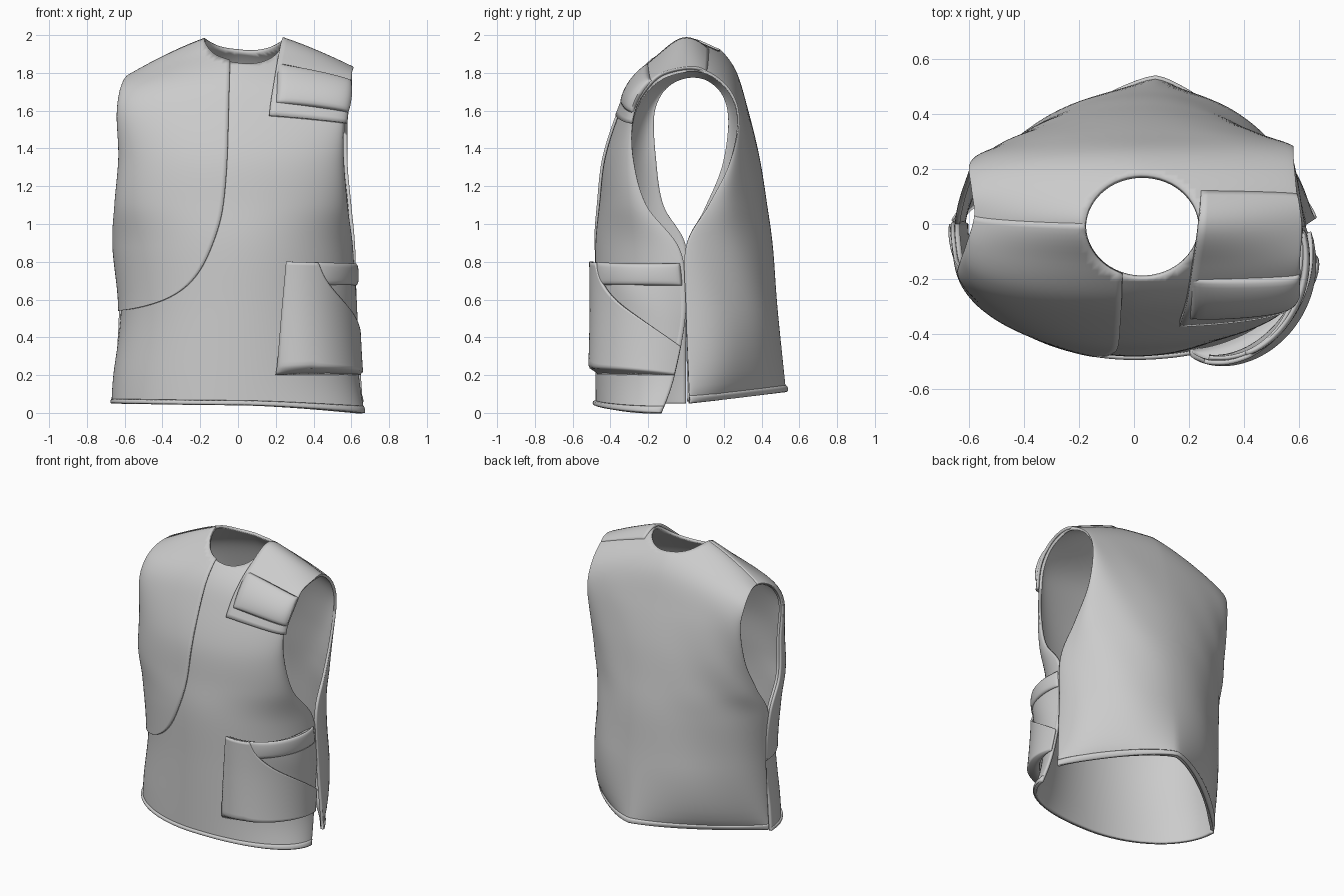
import bpy, bmesh, math
from mathutils import Vector
from mathutils.bvhtree import BVHTree

if "Cube" in bpy.data.objects:
    bpy.data.objects.remove(bpy.data.objects["Cube"])

# One plain cloth colour
cloth = bpy.data.materials.new("grey cloth")
cloth.use_nodes = True
GREY = (0.6, 0.6, 0.6, 1)
cloth.diffuse_color = GREY
cloth.node_tree.nodes["Principled BSDF"].inputs["Base Color"].default_value = GREY

# Cloth rows: middle (y, z), right edge (x, y, z), left edge (x, y, z)
FRONT = [
    (-.48, .04, -.67, 0, .05, .67, -.13, 0),
    (-.48, .2, -.66, 0, .2, .64, -.06, .2),
    (-.48, .55, -.62, 0, .54, .62, 0, .55),
    (-.48, .88, -.65, 0, .88, .61, -.03, .86),
    (-.46, 1.1, -.64, -.12, 1.1, .58, -.21, 1.1),
    (-.43, 1.35, -.62, -.16, 1.35, .56, -.28, 1.35),
    (-.35, 1.6, -.63, -.17, 1.57, .56, -.28, 1.55),
    (-.27, 1.77, -.62, -.13, 1.69, .58, -.23, 1.68),
    (-.14, 1.91, -.6, -.06, 1.76, .59, -.13, 1.78),
]
BACK = [
    (0, 2.03, -.58, .03, 1.79, .6, .02, 1.82),
    (.15, 1.95, -.59, .12, 1.77, .59, .13, 1.8),
    (.26, 1.82, -.6, .2, 1.69, .58, .24, 1.7),
    (.33, 1.6, -.59, .23, 1.55, .58, .28, 1.55),
    (.39, 1.35, -.6, .19, 1.3, .58, .23, 1.32),
    (.43, 1.1, -.63, .1, 1.08, .6, .12, 1.1),
    (.46, .88, -.65, 0, .88, .62, 0, .88),
    (.485, .55, -.63, 0, .55, .63, 0, .55),
    (.53, .11, -.66, .01, .06, .66, .02, .05),
]
ROWS = FRONT + BACK
LAST = len(ROWS) - 1
SHOULDER = len(FRONT)


def row(v):
    """Smoothly interpolated cloth row at position v."""
    i = max(0, min(int(v), LAST - 1))
    t = v - i
    a, b, c, d = (ROWS[max(0, min(k, LAST))] for k in (i - 1, i, i + 1, i + 2))
    return [q + t * (r - p) / 2 + t * t * (p - 2.5 * q + 2 * r - s / 2)
            + t ** 3 * (1.5 * (q - r) + (s - p) / 2)
            for p, q, r, s in zip(a, b, c, d)]


def mix(a, b, t):
    return a + (b - a) * t


def surface(s, v):
    """Point on the body cloth; s runs right to left, v from front hem to back hem."""
    my, mz, rx, ry, rz, lx, ly, lz = row(v)
    ex, ey, ez = (lx, ly, lz) if s > 0 else (rx, ry, rz)
    side = abs(math.sin(s * math.pi / 2))
    bulge = math.sqrt(max(0, 1 - side * side))
    ridge = 0
    if v >= SHOULDER:
        # The back is round, narrowing to an off-centre corner just at the hem
        low = (v - SHOULDER) / (LAST - SHOULDER)
        ridge = 0.08 * low * low
        corner = max(0, v - LAST + 1) ** 2
        bulge = mix(bulge ** (1.08 if s > 0 else 1.25), 1 - side ** 1.35, corner)
    rise = 1 - side ** 1.4
    return Vector((ridge + (ex - ridge) * side, ey + (my - ey) * bulge, ez + (mz - ez) * rise))


def raised(s, v, height):
    """Body point pushed outwards by height."""
    e = 0.02
    s0, s1 = max(-1, s - e), min(1, s + e)
    v0, v1 = max(0, v - e), min(LAST, v + e)
    across = surface(s1, v) - surface(s0, v)
    along = surface(s, v1) - surface(s, v0)
    return surface(s, v) + across.cross(along).normalized() * height


def neck_radius(p):
    return math.hypot((p.x - 0.03) / 0.21, (p.y + 0.01) / 0.19)


def cut_neck(bm):
    """Remove the neck opening and snap its rim to a clean oval."""
    tree = BVHTree.FromBMesh(bm)
    inside = [f for f in bm.faces
              if f.calc_center_median().z > 1.5 and neck_radius(f.calc_center_median()) < 1]
    rim = {vert for f in inside for vert in f.verts}
    bmesh.ops.delete(bm, geom=inside, context='FACES')
    for vert in rim:
        if vert.is_valid:
            r = neck_radius(vert.co)
            x = 0.03 + (vert.co.x - 0.03) / r
            y = -0.01 + (vert.co.y + 0.01) / r
            hit = tree.ray_cast(Vector((x, y, 3)), Vector((0, 0, -1)))[0]
            vert.co = hit if hit else (x, y, vert.co.z)


def sheet(name, place, height, nu, nv, thickness, neck=False):
    """Cloth piece: place(a, b) gives (s, v); height(a, b) lifts it off the body."""
    bm = bmesh.new()
    grid = []
    for j in range(nv + 1):
        line = []
        for i in range(nu + 1):
            a, b = i / nu, j / nv
            line.append(bm.verts.new(raised(*place(a, b), height(a, b))))
        grid.append(line)
    for lo, hi in zip(grid, grid[1:]):
        for i in range(nu):
            bm.faces.new((lo[i], lo[i + 1], hi[i + 1], hi[i]))
    if neck:
        cut_neck(bm)
    mesh = bpy.data.meshes.new(name)
    bm.to_mesh(mesh)
    bm.free()
    mesh.materials.append(cloth)
    ob = bpy.data.objects.new(name, mesh)
    bpy.context.collection.objects.link(ob)
    solid = ob.modifiers.new("thickness", 'SOLIDIFY')
    solid.thickness = thickness
    solid.offset = -1
    bpy.ops.object.select_all(action='DESELECT')
    ob.select_set(True)
    bpy.context.view_layer.objects.active = ob
    bpy.ops.object.shade_smooth_by_angle(angle=math.radians(45))


def patch(s0, s1, v0, v1):
    return lambda a, b: (mix(s0, s1, a), mix(v0, v1, b))


def pillow(base, puff):
    """Puffed height that sinks towards the edges."""
    return lambda a, b: base + puff * (max(0, 16 * a * (1 - a) * b * (1 - b))) ** 0.4


def fading(base):
    """Even height that melts into the body at the shoulder seam."""
    return lambda a, b: 0.001 + base * (1 - b ** 6)


# Body: front, shoulders and back in one piece, with soft folds on the back
def folds(a, b):
    s, v = 2 * a - 1, b * LAST
    fade = max(0, min(1, (v - SHOULDER - 2) / 3))
    return 0.02 * fade * s * s * (1 - abs(s)) * math.sin(12 * s + 3 * v)


sheet("vest_body", patch(-1, 1, 0, LAST), folds, 80, LAST * 8, 0.018, neck=True)


# Right front overlap with its curved edge
def overlap(a, b):
    d = (SHOULDER - 2) * b * b
    edge = -0.04 - 0.96 * math.exp(-2.3 * math.sqrt(d))
    return mix(-1, edge, a), 2 + d


sheet("front_overlap", overlap, fading(0.014), 40, 90, 0.014, neck=True)

# Hems
sheet("front_hem", patch(-1, 1, 0, 0.27), pillow(0.002, 0.012), 70, 6, 0.018)
sheet("back_hem", patch(-1, 1, LAST - 0.13, LAST), pillow(0.002, 0.01), 70, 6, 0.016)

# Left shoulder strap and its padded roll
sheet("shoulder_strap",
      lambda a, b: (mix(mix(0.19, 0.27, b), 1, a), mix(5.9, SHOULDER + 0.8, b)),
      fading(0.02), 24, 30, 0.018)
sheet("strap_pad", patch(0.23, 0.99, 6.25, 7.65), pillow(0.02, 0.03), 24, 16, 0.025)


# Left hip pocket: creased lining, top fold and curved outer layer, baggy in front
def bag(s):
    t = (s - 0.2) / 0.8
    return 0.008 + 0.1 * max(0, math.sin(math.pi * t ** 0.6)) ** 1.2


def outer_pocket(a, b):
    s = mix(0.2, 1, a)
    slope = max(0, min(1, (s - 0.38) / 0.62))
    top = mix(2.75, 1.45, slope ** 0.55)
    return s + 0.05 * b * (1 - a), mix(1, top, b)


def outer_height(a, b):
    return 0.006 + bag(outer_pocket(a, b)[0]) * min(1, 0.1 + 12 * b)


def creases(a, b):
    wave = math.sin(7 * b + 5 * a) * math.sin(math.pi * a)
    return bag(mix(0.27, 1, a)) - 0.014 + 0.01 * wave


def top_fold(a, b):
    return bag(mix(0.4, 0.97, a)) + pillow(-0.008, 0.016)(a, b)


sheet("pocket_lining", patch(0.27, 1, 1.1, 2.74), creases, 36, 36, 0.015)
sheet("pocket_top_fold", patch(0.4, 0.97, 2.38, 2.76), top_fold, 30, 10, 0.016)
sheet("pocket_outer", outer_pocket, outer_height, 60, 30, 0.016)
